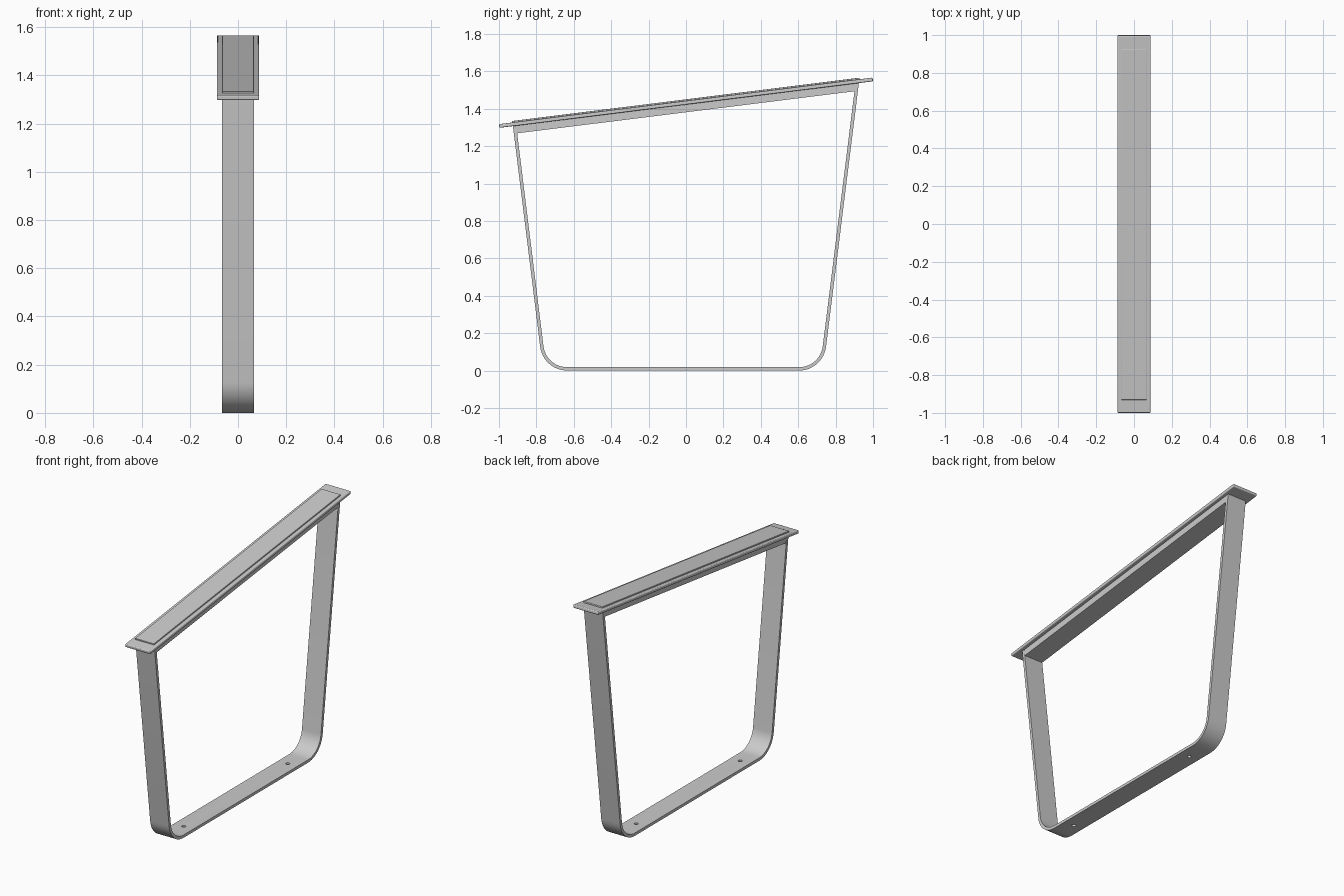
import bpy, bmesh
from math import sin, cos, tan, atan, pi, radians
from mathutils import Vector

if "Cube" in bpy.data.objects:
    bpy.data.objects.remove(bpy.data.objects["Cube"])

SLOPE = 0.1245                 # rise of the sloped top per unit of y
TILT = atan(SLOPE)
HALF_W = 0.066                 # half width of the steel strap
THICK = 0.018                  # strap thickness
RADIUS = 0.145                 # outer bend radius
MID_Z = 1.432                  # centre height of the top board


def under(y):
    """Height of the board's underside."""
    return MID_Z - 0.0101 + SLOPE * y


def extrude_profile(name, pts, half_w):
    """Closed (y, z) outline extruded across x."""
    bm = bmesh.new()
    face = bm.faces.new([bm.verts.new((-half_w, y, z)) for y, z in pts])
    out = bmesh.ops.extrude_face_region(bm, geom=[face])
    verts = [v for v in out["geom"] if isinstance(v, bmesh.types.BMVert)]
    bmesh.ops.translate(bm, verts=verts, vec=(2 * half_w, 0, 0))
    bmesh.ops.recalc_face_normals(bm, faces=bm.faces)
    me = bpy.data.meshes.new(name)
    bm.to_mesh(me)
    bm.free()
    ob = bpy.data.objects.new(name, me)
    bpy.context.collection.objects.link(ob)
    return ob


def activate(ob):
    bpy.ops.object.select_all(action='DESELECT')
    ob.select_set(True)
    bpy.context.view_layer.objects.active = ob


def smooth(ob):
    activate(ob)
    bpy.ops.object.shade_smooth_by_angle(angle=radians(30))


def tilted_slab(name, size, offset, bevel):
    """Bevelled box lying along the sloped top; offset is along its normal."""
    bpy.ops.mesh.primitive_cube_add(size=1)
    ob = bpy.context.object
    ob.name = name
    ob.scale = size
    bpy.ops.object.transform_apply(location=False, rotation=False, scale=True)
    ob.rotation_euler.x = TILT
    ob.location = (0, -sin(TILT) * offset, MID_Z + cos(TILT) * offset)
    mod = ob.modifiers.new("soft_edges", 'BEVEL')
    mod.width, mod.segments = bevel, 3
    smooth(ob)
    return ob


def leg_line(side, inset):
    """Leg face as (y at z = 0, outward lean) shifted inward by inset."""
    base, lean = (-0.764, -0.1235) if side < 0 else (0.733, 0.1245)
    return base - side * inset / cos(atan(lean)), lean


def leg_top(side, inset):
    base, lean = leg_line(side, inset)
    y = (base + lean * (MID_Z - 0.0101)) / (1 - lean * SLOPE)
    return y, under(y)


def corner(side, radius):
    """Bend points from the leg down to the floor run."""
    base, lean = leg_line(side, 0)
    a = atan(abs(lean))
    sweep = pi / 2 - a
    cy = base - side * RADIUS * tan(sweep / 2)
    return [(cy + side * radius * sin(sweep * (1 - i / 12)),
             RADIUS - radius * cos(sweep * (1 - i / 12))) for i in range(13)]


# Bent strap: two leaning legs and the floor run in one piece
def strap_path(inset):
    r = RADIUS - inset
    return ([leg_top(-1, inset)] + corner(-1, r)
            + corner(1, r)[::-1] + [leg_top(1, inset)])


strap = extrude_profile("strap_frame", strap_path(0) + strap_path(THICK)[::-1], HALF_W)

# Screw holes through the floor run
for y in (-0.54, 0.495):
    bpy.ops.mesh.primitive_cylinder_add(vertices=24, radius=0.012, depth=0.1,
                                        location=(0, y, 0.01))
    cutter = bpy.context.object
    cutter.name = "hole_cutter"
    cutter.hide_render = True
    mod = strap.modifiers.new("screw_hole", 'BOOLEAN')
    mod.operation, mod.solver, mod.object = 'DIFFERENCE', 'EXACT', cutter
    activate(strap)
    bpy.ops.object.modifier_apply(modifier=mod.name)
    bpy.data.objects.remove(cutter)
smooth(strap)

# Cross rail between the leg tops, under the board
rail_pts = []
for side in (-1, 1):
    base, lean = leg_line(side, THICK * 0.5)
    top = leg_top(side, THICK * 0.5)
    y = top[0] - lean * 0.041
    pair = [top, (y, under(y) - 0.041)]
    rail_pts += pair if side < 0 else pair[::-1]
extrude_profile("top_rail", rail_pts, HALF_W - 0.001)

# Sloped armrest board and the thin pad on it
tilted_slab("armrest_board", (0.176, 2.013, 0.020), 0, 0.005)
tilted_slab("armrest_pad", (0.132, 1.872, 0.014), 0.011, 0.002)
